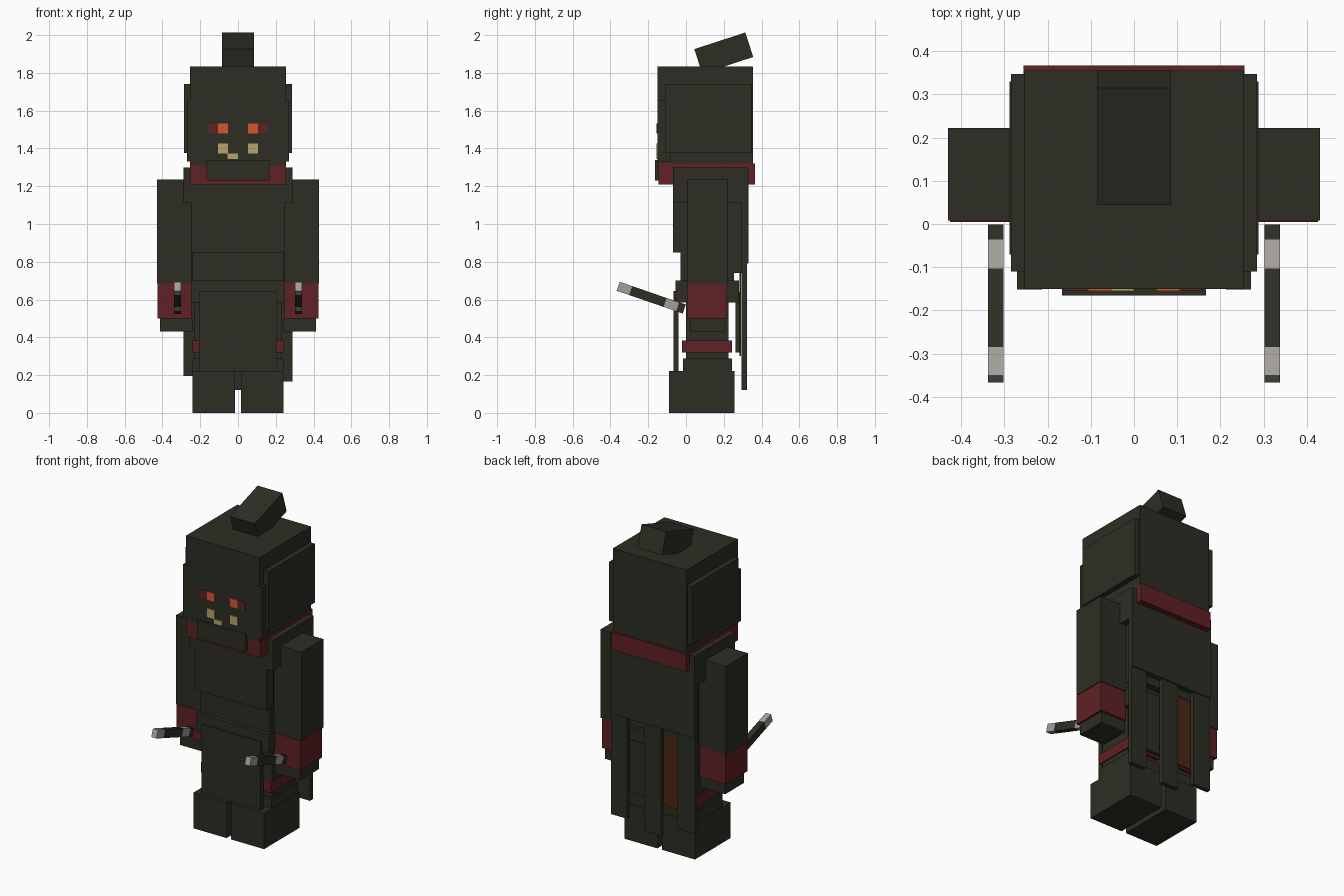
import bpy
import math
from mathutils import Matrix

cube = bpy.data.objects.get("Cube")
if cube:
    bpy.data.objects.remove(cube, do_unlink=True)


def material(name, rgb):
    m = bpy.data.materials.new(name)
    m.use_nodes = True
    colour = (*rgb, 1)
    m.diffuse_color = colour
    m.node_tree.nodes["Principled BSDF"].inputs["Base Color"].default_value = colour
    return m


DARK = material("dark olive cloth", (0.027, 0.027, 0.018))
RED = material("deep red", (0.117, 0.015, 0.018))
ORANGE = material("glowing orange", (0.66, 0.09, 0.03))
BEIGE = material("pale beige", (0.46, 0.38, 0.14))
STEEL = material("light grey", (0.37, 0.35, 0.33))
BROWN = material("rust brown", (0.067, 0.02, 0.006))


def box(name, x, y, z, mat=DARK, tilt=0.0, pivot=None):
    """Box spanning the x, y and z ranges, tilted about the x axis through pivot."""
    spans = (x, y, z)
    low = [min(s) for s in spans]
    high = [max(s) for s in spans]
    verts = [(a, b, c) for a in (low[0], high[0])
             for b in (low[1], high[1]) for c in (low[2], high[2])]
    faces = [(0, 1, 3, 2), (4, 6, 7, 5), (0, 4, 5, 1),
             (2, 3, 7, 6), (0, 2, 6, 4), (1, 5, 7, 3)]
    mesh = bpy.data.meshes.new(name)
    mesh.from_pydata(verts, [], faces)
    if tilt:
        shift = Matrix.Translation(pivot)
        mesh.transform(shift @ Matrix.Rotation(tilt, 4, "X") @ shift.inverted())
    mesh.materials.append(mat)
    obj = bpy.data.objects.new(name, mesh)
    bpy.context.collection.objects.link(obj)
    return obj


def pair(name, x, y, z, mat=DARK, **kw):
    """Matching boxes on the left (+x) and right (-x)."""
    for side, s in (("left", 1), ("right", -1)):
        box(f"{side}_{name}", (s * x[0], s * x[1]), y, z, mat, **kw)


# Head and hood
box("head", (-0.253, 0.253), (-0.15, 0.355), (1.31, 1.835))
pair("hood_side", (0.24, 0.285), (-0.11, 0.347), (1.375, 1.74))
pair("cheek_guard", (0.213, 0.27), (-0.152, -0.08), (1.33, 1.655))
box("chin_guard", (-0.167, 0.167), (-0.165, -0.1), (1.23, 1.34))
box("topknot", (-0.085, 0.085), (0.058, 0.342), (1.837, 1.973),
    tilt=math.radians(18), pivot=(0, 0.2, 1.905))

# Painted face
FACE = (-0.155, -0.148)
pair("eye", (0.052, 0.105), FACE, (1.48, 1.532), ORANGE)
pair("eye_mark", (0.105, 0.158), FACE, (1.483, 1.53), RED)
pair("mask_mark", (0.052, 0.105), FACE, (1.373, 1.427), BEIGE)
box("mask_centre_mark", (-0.055, 0), FACE, (1.343, 1.373), BEIGE)

# Torso
box("collar", (-0.255, 0.255), (-0.145, 0.366), (1.21, 1.32), RED)
box("body", (-0.24, 0.24), (-0.03, 0.255), (0.66, 1.3))
box("chest_plate", (-0.245, 0.245), (-0.07, 0.0), (0.85, 1.25))
box("back_plate", (-0.245, 0.245), (0.2, 0.295), (0.74, 1.25))
box("shoulder_yoke", (-0.288, 0.288), (-0.07, 0.3), (1.11, 1.3))
box("belt", (-0.25, 0.25), (-0.055, 0.28), (0.585, 0.7))
box("front_apron", (-0.203, 0.203), (-0.067, -0.04), (0.22, 0.645))
box("back_apron", (-0.2, 0.2), (0.262, 0.285), (0.32, 0.64))
box("back_brown_panel", (-0.19, -0.03), (0.283, 0.292), (0.3, 0.79), BROWN)

# Cape with hanging strips
box("cape", (-0.288, 0.288), (0.295, 0.33), (0.79, 1.3))
for name, x, bottom in (("left", (0.18, 0.288), 0.165),
                        ("middle", (-0.053, 0.06), 0.12),
                        ("right", (-0.288, -0.167), 0.195)):
    box(f"cape_strip_{name}", x, (0.295, 0.323), (bottom, 0.8))

# Arms
pair("arm", (0.243, 0.43), (0.008, 0.222), (0.685, 1.235))
pair("wrist_band", (0.245, 0.425), (0.005, 0.218), (0.5, 0.685), RED)
pair("hand", (0.24, 0.412), (0.02, 0.205), (0.43, 0.5))

# Legs
pair("leg", (0.018, 0.232), (0.0, 0.225), (0.2, 0.66))
pair("knee_band", (0.016, 0.24), (-0.02, 0.243), (0.32, 0.383), RED)
pair("boot_cuff", (0.016, 0.24), (-0.015, 0.243), (0.2, 0.288))
pair("boot", (0.016, 0.242), (-0.09, 0.258), (0.0, 0.222))

# Batons held forward, in grey and dark sections
CENTRE = (0, -0.184, 0.61)
LENGTH = 0.37
SECTIONS = (("tip", 0, 0.19, STEEL), ("shaft", 0.19, 0.71, DARK),
            ("guard", 0.71, 0.9, STEEL), ("pommel", 0.9, 1, DARK))
for part, start, end, mat in SECTIONS:
    front = CENTRE[1] - LENGTH / 2
    pair(f"baton_{part}", (0.302, 0.338),
         (front + start * LENGTH, front + end * LENGTH),
         (CENTRE[2] - 0.025, CENTRE[2] + 0.025), mat,
         tilt=math.radians(-19), pivot=CENTRE)
